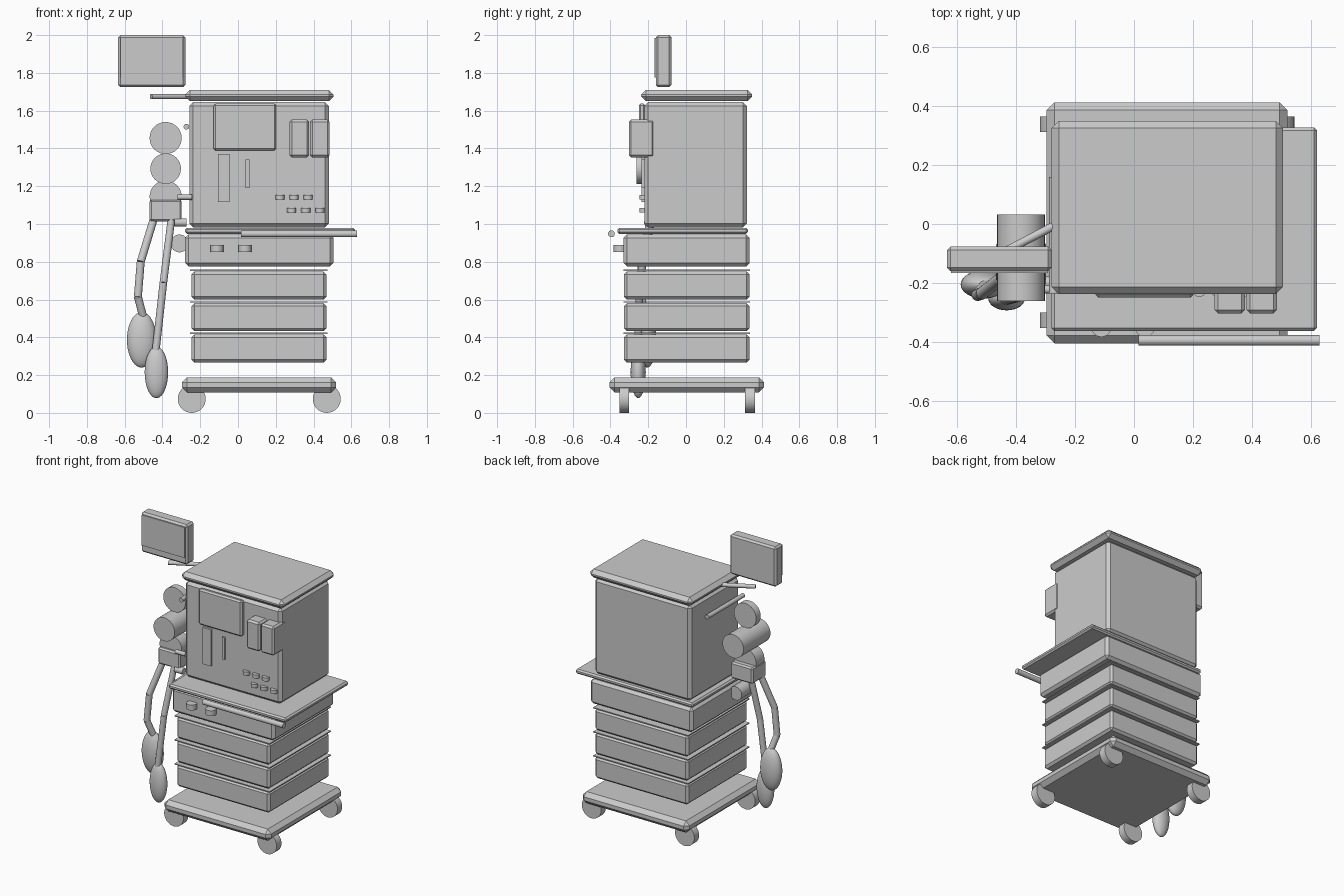
import bpy, bmesh, math
from mathutils import Vector, Matrix

if "Cube" in bpy.data.objects:
    bpy.data.objects.remove(bpy.data.objects["Cube"])

grey = bpy.data.materials.new("light_grey")
grey.diffuse_color = (0.6, 0.6, 0.6, 1)
grey.use_nodes = True
grey.node_tree.nodes["Principled BSDF"].inputs["Base Color"].default_value = grey.diffuse_color


def finish(name, bm, smooth=False):
    me = bpy.data.meshes.new(name)
    bm.normal_update()
    bm.to_mesh(me)
    bm.free()
    me.materials.append(grey)
    ob = bpy.data.objects.new(name, me)
    bpy.context.collection.objects.link(ob)
    if smooth:
        bpy.ops.object.select_all(action='DESELECT')
        ob.select_set(True)
        bpy.context.view_layer.objects.active = ob
        bpy.ops.object.shade_smooth_by_angle(angle=math.radians(35))
    return ob


def box(name, x, y, z, bevel=0.0, segments=1):
    """Box from (min, max) ranges with optional bevelled edges."""
    bm = bmesh.new()
    bmesh.ops.create_cube(bm, size=1)
    for v in bm.verts:
        v.co = Vector(((r[0] + r[1]) / 2 + c * (r[1] - r[0])
                       for r, c in zip((x, y, z), v.co)))
    if bevel:
        bmesh.ops.bevel(bm, geom=bm.edges[:], offset=bevel, segments=segments,
                        profile=0.5, affect='EDGES')
    return finish(name, bm)


def rod(name, points, radius, sides=32):
    """Straight cylinders joining the points, one per segment."""
    bm = bmesh.new()
    for a, b in zip(points, points[1:]):
        a, b = Vector(a), Vector(b)
        d = b - a
        m = Matrix.Translation((a + b) / 2) @ d.to_track_quat('Z', 'Y').to_matrix().to_4x4()
        bmesh.ops.create_cone(bm, cap_ends=True, segments=sides, radius1=radius,
                              radius2=radius, depth=d.length, matrix=m)
    return finish(name, bm, True)


def ellipsoid(name, centre, radii):
    bm = bmesh.new()
    m = Matrix.Translation(centre) @ Matrix.Diagonal((*radii, 1))
    bmesh.ops.create_uvsphere(bm, u_segments=32, v_segments=20, radius=1, matrix=m)
    return finish(name, bm, True)


# trolley base and casters
box("base", (-0.297, 0.52), (-0.405, 0.413), (0.108, 0.188), 0.027)
for x in (-0.245, 0.47):
    for y in (-0.327, 0.338):
        rod("caster", [(x, y - 0.026, 0.074), (x, y + 0.026, 0.074)], 0.074)

# drawer stack with thin separator plates
for z in (0.267, 0.433, 0.6):
    box("drawer", (-0.246, 0.468), (-0.328, 0.336), (z, z + 0.148), 0.015)
    box("drawer_separator", (-0.254, 0.474), (-0.332, 0.339), (z + 0.151, z + 0.158))
box("top_drawer", (-0.28, 0.505), (-0.33, 0.336), (0.775, 0.945), 0.018)
for x in (-0.111, 0.037):
    rod("drawer_knob", [(x, -0.349, 0.853), (x, -0.349, 0.89)], 0.034)

# worktop and its front rail
box("worktop", (-0.28, 0.62), (-0.363, 0.328), (0.948, 0.98), 0.01)
rail = rod("worktop_rail", [(0.015, -0.395, 0.948), (0.63, -0.395, 0.948)], 0.018, 16)

# upper cabinet and cap
box("cabinet", (-0.257, 0.481), (-0.22, 0.322), (0.982, 1.645), 0.02)
box("cabinet_cap", (-0.28, 0.506), (-0.238, 0.35), (1.65, 1.71), 0.025)

# cabinet front: display, vaporizers, flow tubes, knobs
box("front_display", (-0.13, 0.202), (-0.25, -0.215), (1.39, 1.637), 0.01)
for x in (0.273, 0.382):
    box("vaporizer", (x, x + 0.103), (-0.303, -0.167), (1.352, 1.553), 0.012)
box("flow_meter", (-0.106, -0.044), (-0.235, -0.215), (1.117, 1.37))
box("flow_tube", (0.04, 0.06), (-0.235, -0.215), (1.19, 1.342))
for row_z, row_x in ((1.13, 0.222), (1.06, 0.284)):
    for i in range(3):
        x = row_x + i * 0.0745
        rod("control_knob", [(x, -0.223, row_z), (x, -0.223, row_z + 0.024)], 0.024)

# monitor on a short arm
box("monitor", (-0.634, -0.279), (-0.16, -0.077), (1.724, 2.0), 0.012)
box("monitor_screen", (-0.621, -0.292), (-0.167, -0.159), (1.775, 1.986))
rod("monitor_arm", [(-0.46, -0.105, 1.675), (-0.25, 0.005, 1.675)], 0.014)

# side rail
rod("side_rail", [(-0.273, 0.16, 1.515), (-0.273, -0.235, 1.515)], 0.015)

# breathing assembly on the left side
rod("upper_disc", [(-0.383, -0.15, 1.455), (-0.383, -0.1, 1.455)], 0.085)
rod("absorber_canister", [(-0.383, -0.262, 1.293), (-0.383, 0.032, 1.293)], 0.081)
rod("lower_disc", [(-0.383, -0.19, 1.145), (-0.383, -0.1, 1.145)], 0.085)
box("valve_block", (-0.468, -0.298), (-0.212, -0.06), (1.014, 1.128), 0.01)
rod("upper_connector", [(-0.32, -0.222, 1.142), (-0.243, -0.222, 1.142)], 0.014)
rod("lower_connector", [(-0.335, -0.2, 1.008), (-0.273, -0.2, 1.008)], 0.022)
rod("side_port", [(-0.31, -0.215, 0.897), (-0.31, -0.1, 0.897)], 0.047)

# hoses and breathing bags
rod("rear_hose", [(-0.445, -0.18, 1.03), (-0.515, -0.235, 0.80),
                  (-0.53, -0.24, 0.615), (-0.5, -0.205, 0.5)], 0.021)
rod("front_hose", [(-0.352, -0.19, 1.03), (-0.395, -0.245, 0.69),
                   (-0.435, -0.255, 0.33)], 0.02)
ellipsoid("rear_bag", (-0.51, -0.205, 0.387), (0.078, 0.048, 0.147))
ellipsoid("front_bag", (-0.432, -0.253, 0.215), (0.062, 0.04, 0.137))
